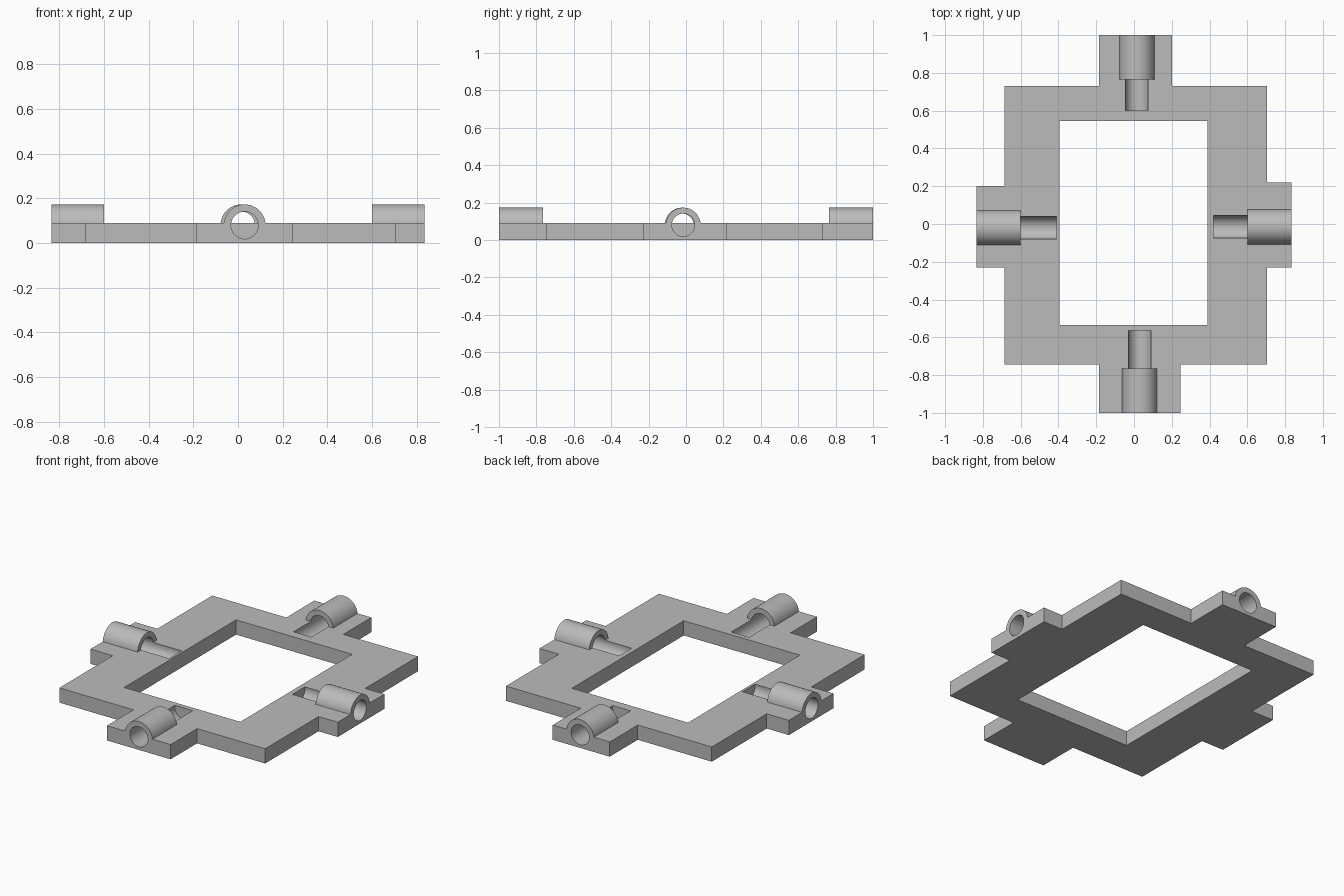
import bpy, bmesh, math
from mathutils import Matrix, Vector

if "Cube" in bpy.data.objects:
    bpy.data.objects.remove(bpy.data.objects["Cube"], do_unlink=True)

THICK = 0.09        # plate thickness
AXIS_Z = 0.08       # height of the bore axes
BORE, OUTER = 0.061, 0.093

grey = bpy.data.materials.new("plain grey")
grey.use_nodes = True
colour = (0.5, 0.5, 0.5, 1)
grey.diffuse_color = colour
grey.node_tree.nodes["Principled BSDF"].inputs["Base Color"].default_value = colour


def make_object(name, bm):
    bmesh.ops.recalc_face_normals(bm, faces=bm.faces)
    mesh = bpy.data.meshes.new(name)
    bm.to_mesh(mesh)
    bm.free()
    mesh.materials.append(grey)
    obj = bpy.data.objects.new(name, mesh)
    bpy.context.collection.objects.link(obj)
    return obj


def prism(name, points, direction):
    """Extrude a closed planar outline."""
    bm = bmesh.new()
    face = bm.faces.new([bm.verts.new(p) for p in points])
    result = bmesh.ops.extrude_face_region(bm, geom=[face], use_keep_orig=True)
    moved = [g for g in result["geom"] if isinstance(g, bmesh.types.BMVert)]
    bmesh.ops.translate(bm, verts=moved, vec=direction)
    return make_object(name, bm)


def rect(x0, x1, y0, y1, z):
    return [(x0, y0, z), (x1, y0, z), (x1, y1, z), (x0, y1, z)]


def arc(radius, start, end, steps):
    return [(radius * math.cos(start + (end - start) * i / steps),
             AXIS_Z + radius * math.sin(start + (end - start) * i / steps))
            for i in range(steps + 1)]


def smooth(obj):
    bpy.ops.object.select_all(action="DESELECT")
    bpy.context.view_layer.objects.active = obj
    obj.select_set(True)
    bpy.ops.object.shade_smooth_by_angle(angle=math.radians(30))


# Frame plate outline with its four tabs
XL, XR, YF, YB = -0.685, 0.705, -0.745, 0.73
outline = [(XL, YF), (-0.185, YF), (-0.185, -1), (0.245, -1), (0.245, YF), (XR, YF),
           (XR, -0.23), (0.835, -0.23), (0.835, 0.22), (XR, 0.22), (XR, YB),
           (0.2, YB), (0.2, 1), (-0.185, 1), (-0.185, YB), (XL, YB),
           (XL, 0.2), (-0.835, 0.2), (-0.835, -0.23), (XL, -0.23)]
plate = prism("frame_plate", [(x, y, 0) for x, y in outline], (0, 0, THICK))
cutters = [prism("opening_cutter", rect(-0.395, 0.39, -0.535, 0.545, -0.1), (0, 0, 0.4))]

# Sockets: name, outward direction, sideways centre, outer end, tube start, groove start
sockets = [("front", Vector((0, -1, 0)), 0.03, 1.0, 0.765, 0.565),
           ("back", Vector((0, 1, 0)), 0.015, 1.0, 0.765, 0.60),
           ("left", Vector((1, 0, 0)), -0.015, 0.835, 0.60, 0.42),
           ("right", Vector((-1, 0, 0)), -0.02, 0.835, 0.60, 0.41)]

for name, out, centre, end, tube_start, groove_start in sockets:
    side = Vector((abs(out.y), abs(out.x), 0))

    def place(profile, distance):
        return [out * distance + side * (centre + u) + Vector((0, 0, z)) for u, z in profile]

    # Arched tube standing on the plate
    a = math.asin((THICK - AXIS_Z) / OUTER)
    b = math.asin((THICK - AXIS_Z) / BORE)
    arch = arc(OUTER, a, math.pi - a, 32) + arc(BORE, math.pi - b, b, 32)
    smooth(prism(name + "_tube", place(arch, tube_start), out * (end - tube_start)))

    # Round groove sunk into the plate below the tube
    circle = arc(BORE, 0, math.tau, 64)[:-1]
    cutters.append(prism(name + "_groove_cutter", place(circle, groove_start),
                         out * (end + 0.05 - groove_start)))

# Cut the opening and grooves
for cutter in cutters:
    cutter.hide_render = True
    mod = plate.modifiers.new(cutter.name, "BOOLEAN")
    mod.operation = "DIFFERENCE"
    mod.solver = "EXACT"
    mod.object = cutter
bpy.context.view_layer.update()
cut_mesh = bpy.data.meshes.new_from_object(
    plate.evaluated_get(bpy.context.evaluated_depsgraph_get()))
plate.modifiers.clear()
plate.data = cut_mesh
for cutter in cutters:
    bpy.data.objects.remove(cutter, do_unlink=True)
smooth(plate)
